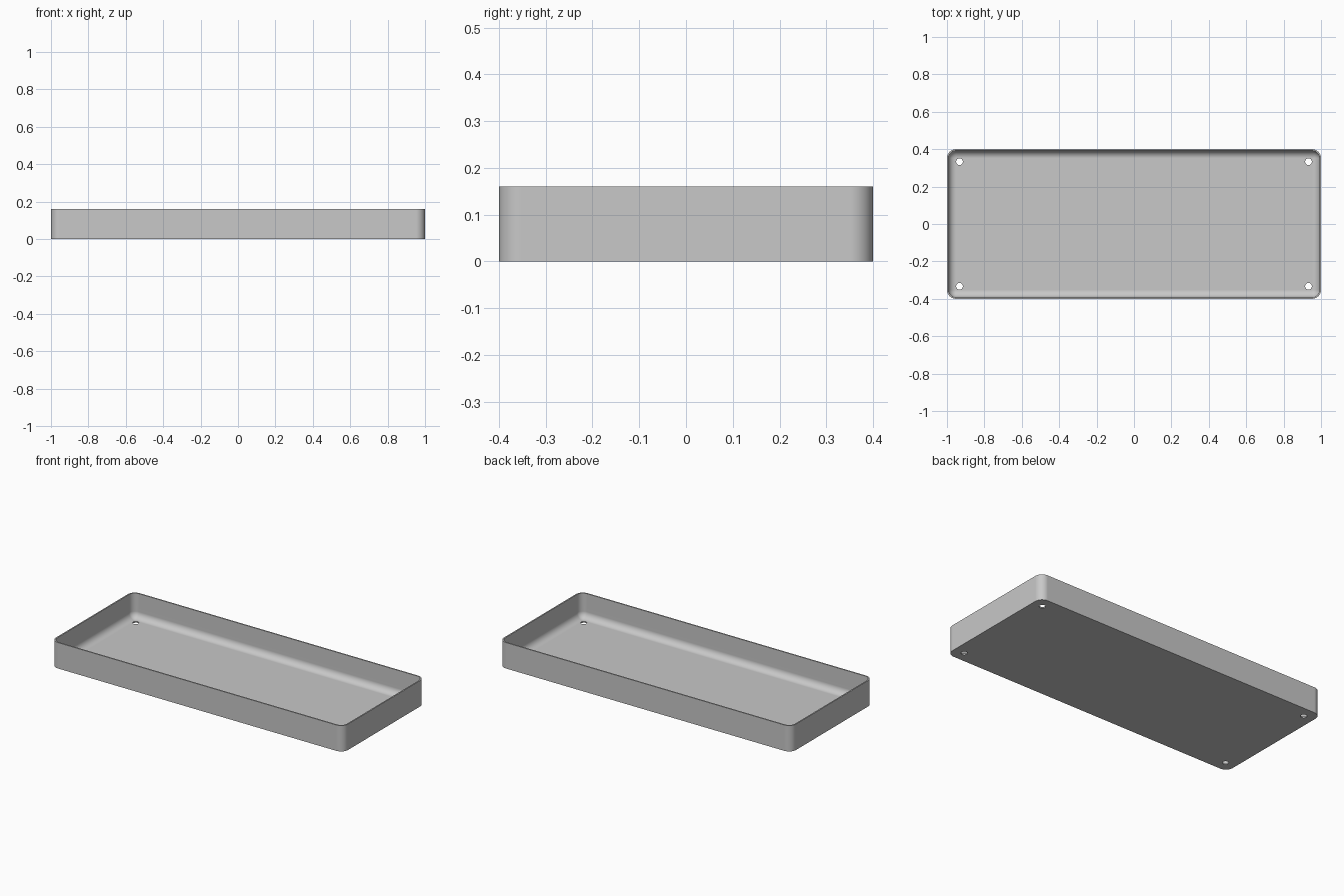
import bpy, bmesh
from math import sin, cos, pi
from mathutils import Matrix

cube = bpy.data.objects.get("Cube")
if cube:
    bpy.data.objects.remove(cube, do_unlink=True)

HALF_X, HALF_Y, HEIGHT = 1.0, 0.4, 0.16
WALL, CORNER, FILLET = 0.008, 0.048, 0.04
STEPS = 10

grey = bpy.data.materials.new("plain grey")
grey.use_nodes = True
colour = (0.58, 0.58, 0.58, 1)
grey.diffuse_color = colour
grey.node_tree.nodes["Principled BSDF"].inputs["Base Color"].default_value = colour


def rounded_ring(bm, inset, z):
    """Rounded rectangle of vertices, offset inwards from the outer wall."""
    r = max(CORNER - inset, 0.0005)
    cx, cy = HALF_X - inset - r, HALF_Y - inset - r
    ring = []
    for quarter, (sx, sy) in enumerate([(1, 1), (-1, 1), (-1, -1), (1, -1)]):
        for i in range(STEPS + 1):
            a = (quarter + i / STEPS) * pi / 2
            ring.append(bm.verts.new((sx * cx + r * cos(a), sy * cy + r * sin(a), z)))
    return ring


def make_object(name, bm):
    bmesh.ops.recalc_face_normals(bm, faces=bm.faces)
    mesh = bpy.data.meshes.new(name)
    bm.to_mesh(mesh)
    bm.free()
    mesh.materials.append(grey)
    obj = bpy.data.objects.new(name, mesh)
    bpy.context.collection.objects.link(obj)
    return obj


# Tray shell: outer wall, rim, inner wall, then a fillet down to the floor
profile = [(0, 0), (0, HEIGHT), (WALL, HEIGHT)]
for i in range(STEPS + 1):
    a = i / STEPS * pi / 2
    profile.append((WALL + FILLET * (1 - cos(a)), WALL + FILLET * (1 - sin(a))))

bm = bmesh.new()
rings = [rounded_ring(bm, inset, z) for inset, z in profile]
for low, high in zip(rings, rings[1:]):
    for i in range(len(low)):
        j = (i + 1) % len(low)
        bm.faces.new((low[i], low[j], high[j], high[i]))
bm.faces.new(rings[0])
bm.faces.new(rings[-1])
tray = make_object("tray", bm)

# Corner drain holes
bm = bmesh.new()
for sx in (-1, 1):
    for sy in (-1, 1):
        bmesh.ops.create_cone(bm, cap_ends=True, segments=24, radius1=0.018,
                              radius2=0.018, depth=0.1,
                              matrix=Matrix.Translation((sx * 0.933, sy * 0.333, 0)))
cutter = make_object("hole_cutter", bm)
cutter.hide_render = True

cut = tray.modifiers.new("holes", 'BOOLEAN')
cut.operation = 'DIFFERENCE'
cut.solver = 'EXACT'
cut.object = cutter
bpy.ops.object.select_all(action='DESELECT')
bpy.context.view_layer.objects.active = tray
tray.select_set(True)
bpy.ops.object.modifier_apply(modifier=cut.name)
bpy.data.objects.remove(cutter, do_unlink=True)

# Smooth fillets and corners, crisp rim and base
bpy.ops.object.shade_smooth_by_angle(angle=pi / 6)
weighted = tray.modifiers.new("flat floor and walls", 'WEIGHTED_NORMAL')
weighted.keep_sharp = True
